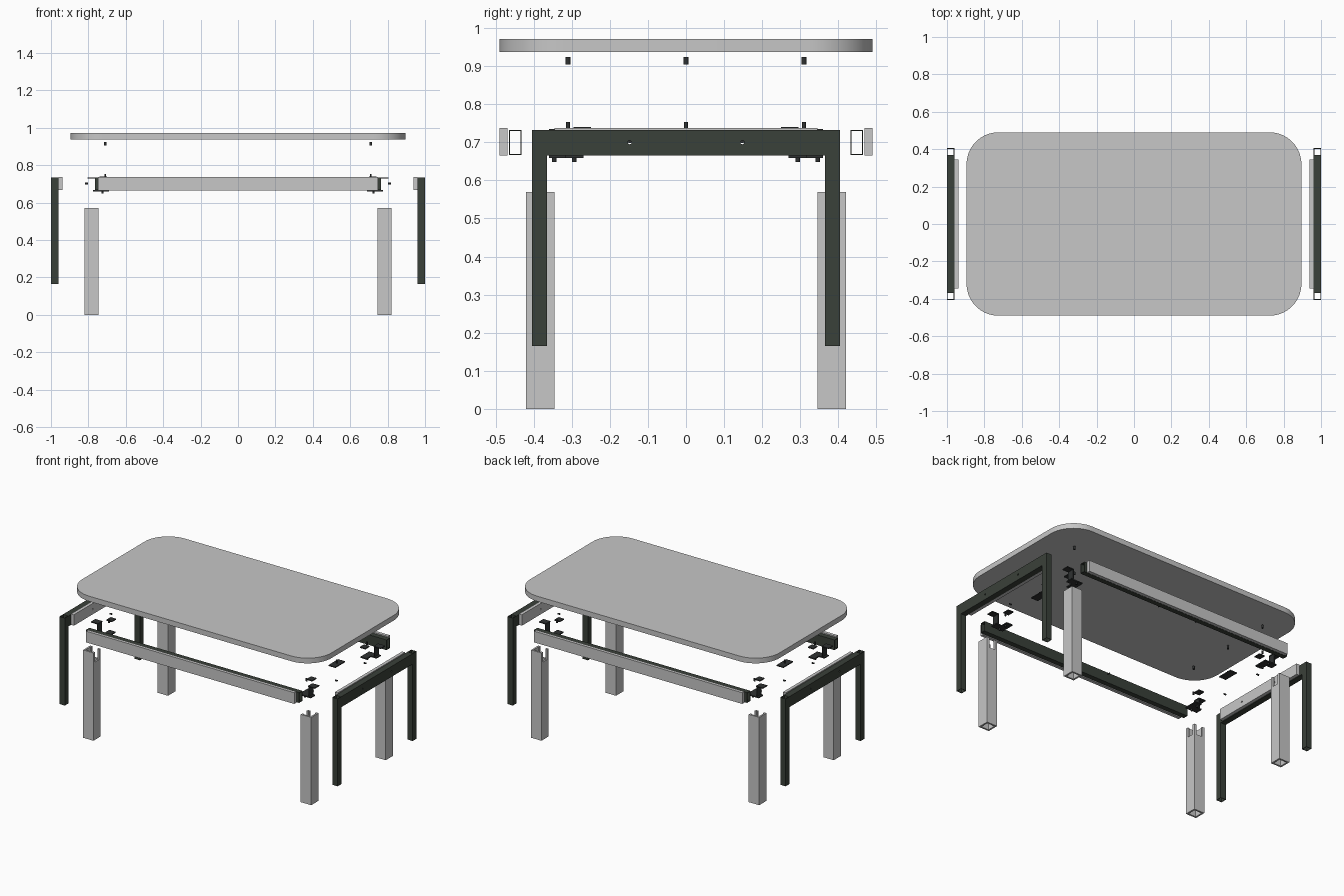
import bpy, bmesh, math
from mathutils import Matrix

cube = bpy.data.objects.get("Cube")
if cube:
    bpy.data.objects.remove(cube, do_unlink=True)


def material(name, rgb):
    m = bpy.data.materials.new(name)
    m.use_nodes = True
    m.diffuse_color = (*rgb, 1)
    node = next(n for n in m.node_tree.nodes if n.type == 'BSDF_PRINCIPLED')
    node.inputs["Base Color"].default_value = (*rgb, 1)
    return m


LIGHT = material("light grey", (0.57, 0.57, 0.57))
DARK = material("dark green grey", (0.042, 0.052, 0.041))
STEEL = material("black steel", (0.028, 0.031, 0.031))
SIDES = (-1, 1)
CORNERS = [(sx, sy) for sx in SIDES for sy in SIDES]


def finish(name, bm, mat):
    bmesh.ops.recalc_face_normals(bm, faces=bm.faces)
    mesh = bpy.data.meshes.new(name)
    bm.to_mesh(mesh)
    bm.free()
    mesh.materials.append(mat)
    ob = bpy.data.objects.new(name, mesh)
    bpy.context.collection.objects.link(ob)
    return ob


def add_box(bm, x, y, z, sx=1, sy=1):
    # ranges on the +x +y side, flipped to another corner by sx and sy
    size = [b - a for a, b in (x, y, z)]
    mid = [sum(r) / 2 for r in (x, y, z)]
    mid = (mid[0] * sx, mid[1] * sy, mid[2])
    bmesh.ops.create_cube(bm, size=1, matrix=Matrix.Translation(mid) @ Matrix.Diagonal((*size, 1)))


def boxes(name, mat, parts, sx=1, sy=1):
    bm = bmesh.new()
    for p in parts:
        add_box(bm, *p, sx, sy)
    return finish(name, bm, mat)


def add_rod(bm, centre, radius, length, axis='Z'):
    turn = {'X': Matrix.Rotation(math.pi / 2, 4, 'Y'),
            'Y': Matrix.Rotation(math.pi / 2, 4, 'X'), 'Z': Matrix()}[axis]
    bmesh.ops.create_cone(bm, cap_ends=True, segments=12, radius1=radius, radius2=radius,
                          depth=length, matrix=Matrix.Translation(centre) @ turn)


def rod(name, centre, radius, length, axis='Z'):
    bm = bmesh.new()
    add_rod(bm, centre, radius, length, axis)
    return finish(name, bm, STEEL)


def cut(ob, cutter):
    cutter.hide_render = True
    cutter.hide_set(True)
    mod = ob.modifiers.new("cut", 'BOOLEAN')
    mod.object = cutter
    mod.solver = 'EXACT'


def tube(name, mat, x, y, z, wall, axis, sx, sy):
    # square tube, open at both ends along the axis
    outer = [x, y, z]
    ob = boxes(name, mat, [outer], sx, sy)
    inner = [(a - 0.01, b + 0.01) if i == axis else (a + wall, b - wall)
             for i, (a, b) in enumerate(outer)]
    cut(ob, boxes(name + "_bore", mat, [inner], sx, sy))
    return ob


# Table top: rounded slab
bm = bmesh.new()
R, HX, HY = 0.17, 0.895, 0.49
outline = []
for q, (sx, sy) in enumerate([(1, 1), (-1, 1), (-1, -1), (1, -1)]):
    for i in range(17):
        a = math.pi / 2 * (q + i / 16)
        outline.append(bm.verts.new((sx * (HX - R) + R * math.cos(a),
                                     sy * (HY - R) + R * math.sin(a), 0.937)))
face = bm.faces.new(outline)
raised = bmesh.ops.extrude_face_region(bm, geom=[face])["geom"]
bmesh.ops.translate(bm, vec=(0, 0, 0.034), verts=[v for v in raised if isinstance(v, bmesh.types.BMVert)])
top = finish("table_top", bm, LIGHT)
bpy.context.view_layer.objects.active = top
top.select_set(True)
bpy.ops.object.shade_smooth_by_angle(angle=math.radians(30))
top.select_set(False)

# Leg sleeves: hollow, notched at the top of both inner faces
for sx, sy in CORNERS:
    leg = tube("leg_sleeve", LIGHT, (0.745, 0.82), (0.345, 0.42), (0, 0.57), 0.011, 2, sx, sy)
    cut(leg, boxes("leg_notch_x", LIGHT, [((0.735, 0.765), (0.362, 0.403), (0.505, 0.6))], sx, sy))
    cut(leg, boxes("leg_notch_y", LIGHT, [((0.762, 0.803), (0.335, 0.365), (0.505, 0.6))], sx, sy))

# End frames: two open tubes, a cross beam and inner cladding
BEAM_Z = (0.665, 0.733)
for sx in SIDES:
    for sy in SIDES:
        tube("end_frame_post", DARK, (0.961, 1.0), (0.365, 0.405), (0.165, 0.733), 0.003, 2, sx, sy)
    beam = boxes("end_frame_beam", DARK, [((0.961, 1.0), (-0.365, 0.365), BEAM_Z)], sx)
    clad = boxes("end_cladding", LIGHT, [((0.938, 0.959), (-0.345, 0.345), (0.667, 0.738))], sx)
    bm = bmesh.new()
    for sy in SIDES:
        add_rod(bm, (0.97 * sx, 0.148 * sy, 0.7), 0.005, 0.2, 'X')
    holes = finish("end_screw_holes", bm, STEEL)
    cut(beam, holes)
    cut(clad, holes)

# Long rails: hollow tube with outer cladding
for sy in SIDES:
    tube("long_rail", DARK, (-0.765, 0.765), (0.432, 0.465), (0.667, 0.733), 0.003, 0, 1, sy)
    boxes("long_cladding", LIGHT, [((-0.748, 0.748), (0.469, 0.49), (0.665, 0.738))], 1, sy)

# Corner brackets with bolts, and small fixing plates
for sx, sy in CORNERS:
    boxes("corner_bracket", STEEL, [
        ((0.69, 0.735), (0.27, 0.36), (0.659, 0.666)),
        ((0.735, 0.775), (0.315, 0.36), (0.659, 0.666)),
        ((0.755, 0.805), (0.315, 0.36), (0.729, 0.735)),
        ((0.757, 0.762), (0.315, 0.36), (0.666, 0.73))], sx, sy)
    boxes("fixing_plate", STEEL, [((0.70, 0.74), (0.25, 0.295), (0.734, 0.74))], sx, sy)
    for y in (0.294, 0.346):
        rod("bracket_bolt", (0.724 * sx, y * sy, 0.655), 0.006, 0.014)
    rod("end_screw", (0.81 * sx, 0.148 * sy, 0.703), 0.005, 0.015, 'X')
    rod("rail_screw", (0.14 * sx, 0.395 * sy, 0.7), 0.005, 0.016, 'Y')

# Centre plates, table top inserts and upright screws
for sx in SIDES:
    boxes("centre_plate", STEEL, [((0.685, 0.735), (-0.05, 0.05), (0.727, 0.733))], sx)
    for y in (-0.31, 0, 0.31):
        rod("top_insert", (0.71 * sx, y, 0.914), 0.007, 0.02)
        rod("upright_screw", (0.71 * sx, y, 0.744), 0.005, 0.02)
